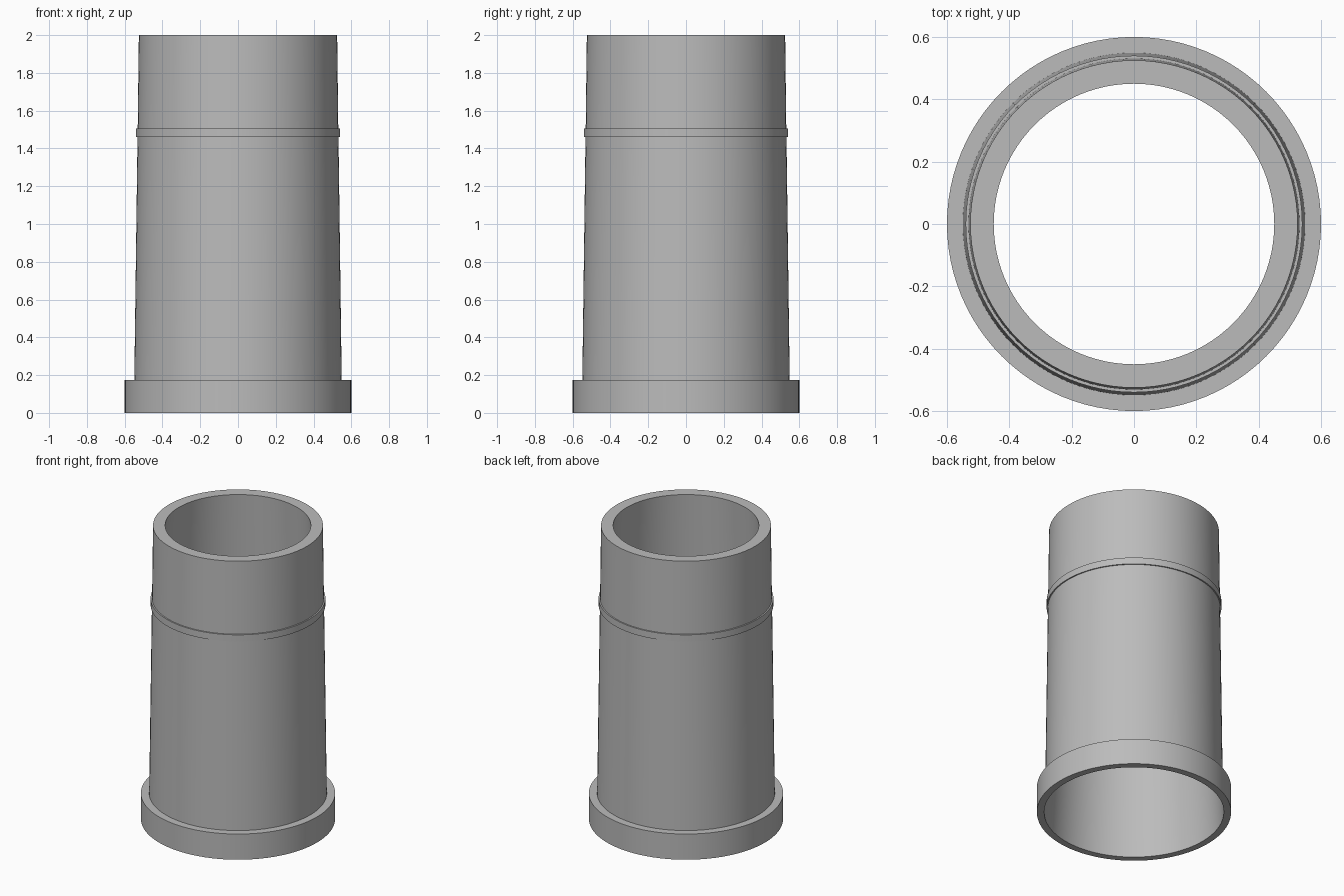
import bpy
import math

cube = bpy.data.objects.get("Cube")
if cube:
    bpy.data.objects.remove(cube, do_unlink=True)

SEGMENTS = 96

grey = bpy.data.materials.new("plain grey")
grey.use_nodes = True
colour = (0.5, 0.5, 0.5, 1)
grey.diffuse_color = colour
grey.node_tree.nodes["Principled BSDF"].inputs["Base Color"].default_value = colour


def lathe(name, profile):
    """Revolve a closed (radius, height) profile around z."""
    count = len(profile)
    verts, faces = [], []
    for s in range(SEGMENTS):
        a = 2 * math.pi * s / SEGMENTS
        verts += [(r * math.cos(a), r * math.sin(a), z) for r, z in profile]
        this, after = s * count, (s + 1) % SEGMENTS * count
        for i in range(count):
            j = (i + 1) % count
            faces.append((this + i, after + i, after + j, this + j))
    mesh = bpy.data.meshes.new(name)
    mesh.from_pydata(verts, [], faces)
    mesh.materials.append(grey)
    obj = bpy.data.objects.new(name, mesh)
    bpy.context.collection.objects.link(obj)
    bpy.ops.object.select_all(action="DESELECT")
    obj.select_set(True)
    bpy.context.view_layer.objects.active = obj
    bpy.ops.object.shade_smooth_by_angle(angle=math.radians(30))
    return obj


# Hollow tapered sleeve: wide foot collar, raised band, thick top rim
lathe("tapered_sleeve", [
    (0.555, 0), (0.6, 0), (0.6, 0.175), (0.549, 0.175),   # foot collar
    (0.532, 1.46), (0.54, 1.46), (0.54, 1.505), (0.531, 1.505),  # raised band
    (0.525, 2), (0.45, 2),                                # top rim
])
